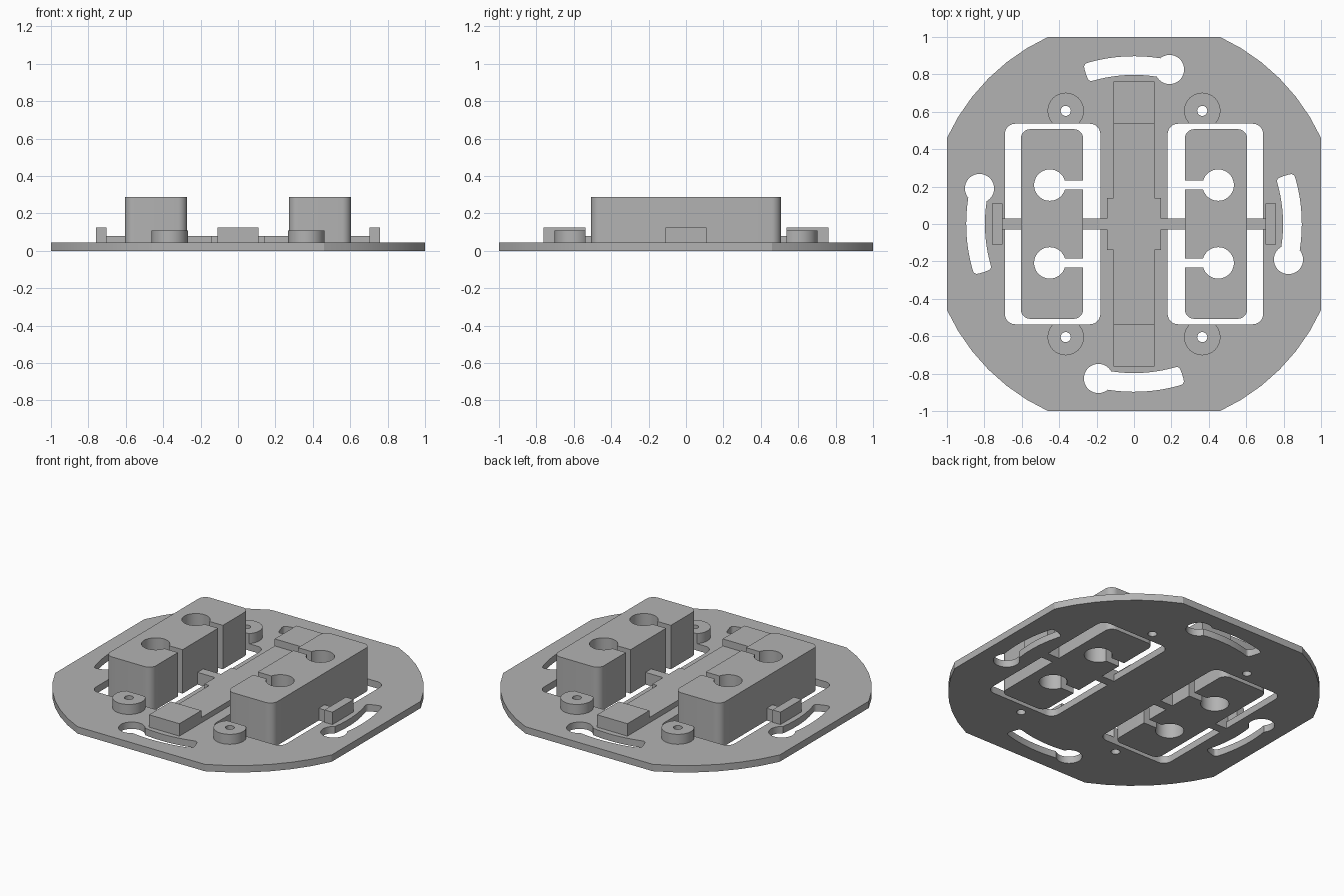
import bpy, bmesh
from math import sin, cos, pi, radians, asin, sqrt, copysign

cube = bpy.data.objects.get("Cube")
if cube:
    bpy.data.objects.remove(cube, do_unlink=True)

GREY = (0.45, 0.45, 0.45, 1)
mat = bpy.data.materials.new("light grey")
mat.use_nodes = True
mat.diffuse_color = GREY
mat.node_tree.nodes["Principled BSDF"].inputs["Base Color"].default_value = GREY

PLATE = 0.045    # plate thickness
WEB = 0.08       # top of the spine and bridges
SIDES = (-1, 1)


# Outlines, all counter-clockwise
def circle(x, y, r, n=48):
    return [(x + r * cos(2 * pi * i / n), y + r * sin(2 * pi * i / n)) for i in range(n)]


def rect(x0, x1, y0, y1):
    x0, x1 = sorted((x0, x1))
    return [(x0, y0), (x1, y0), (x1, y1), (x0, y1)]


def rounded(x0, x1, y0, y1, r, n=8):
    x0, x1 = sorted((x0, x1))
    centres = [(x1 - r, y1 - r), (x0 + r, y1 - r), (x0 + r, y0 + r), (x1 - r, y0 + r)]
    return [(cx + r * cos(pi / 2 * (k + i / n)), cy + r * sin(pi / 2 * (k + i / n)))
            for k, (cx, cy) in enumerate(centres) for i in range(n + 1)]


def turned(points, k):
    for _ in range(k):
        points = [(-y, x) for x, y in points]
    return points


def prisms(name, outlines, z0, z1):
    bm = bmesh.new()
    for pts in outlines:
        low = [bm.verts.new((x, y, z0)) for x, y in pts]
        high = [bm.verts.new((x, y, z1)) for x, y in pts]
        bm.faces.new(low[::-1])
        bm.faces.new(high)
        for i in range(len(pts)):
            j = (i + 1) % len(pts)
            bm.faces.new((low[i], low[j], high[j], high[i]))
    mesh = bpy.data.meshes.new(name)
    bm.to_mesh(mesh)
    bm.free()
    mesh.materials.append(mat)
    ob = bpy.data.objects.new(name, mesh)
    bpy.context.collection.objects.link(ob)
    return ob


def cutter(name, outlines):
    ob = prisms(name, outlines, -0.2, 0.6)
    ob.hide_render = True
    return ob


def finish(ob, cutters=()):
    bpy.ops.object.select_all(action='DESELECT')
    bpy.context.view_layer.objects.active = ob
    ob.select_set(True)
    for c in cutters:
        mod = ob.modifiers.new("cut", 'BOOLEAN')
        mod.operation = 'DIFFERENCE'
        mod.solver = 'EXACT'
        mod.object = c
        bpy.ops.object.modifier_apply(modifier=mod.name)
    bpy.ops.object.shade_smooth_by_angle(angle=radians(15))


# Keyhole slot: an arc band around the centre with rounded ends
def arc_slot(a0, a1, r=0.847, half=0.05, cap=0.045, n=16):
    def end(a, flip):
        out = []
        for i in range(13):
            t = pi / 2 - pi * i / 12
            ct, st = max(cos(t), 0), sin(t)
            rr = r + half * copysign(sqrt(abs(st)), st) * flip
            ang = a + flip * -cap * sqrt(ct)
            out.append((rr * cos(ang), rr * sin(ang)))
        return out
    inner = [a0 + (a1 - a0) * i / n for i in range(1, n)]
    pts = end(a0, 1)[::-1]
    pts = end(a0, 1) + [((r - half) * cos(a), (r - half) * sin(a)) for a in inner]
    pts += end(a1, -1) + [((r + half) * cos(a), (r + half) * sin(a)) for a in inner[::-1]]
    return pts[::-1]


# Cutters
windows = cutter("window_cutter",
                 [rounded(s * 0.18, s * 0.69, -0.536, 0.536, 0.055) for s in SIDES])
slot = arc_slot(pi / 2 - 0.22, pi / 2 + 0.265)
slots = cutter("slot_cutter", [turned(slot, k) for k in range(4)])
keyholes = cutter("keyhole_cutter", [turned(circle(0.19, 0.826, 0.078), k) for k in range(4)])
posts = [(sx * 0.365, sy * 0.605) for sx in SIDES for sy in SIDES]
screws = cutter("screw_hole_cutter", [circle(x, y, 0.027, 24) for x, y in posts])
bores = cutter("bore_cutter",
               [circle(sx * 0.45, sy * 0.208, 0.084) for sx in SIDES for sy in SIDES])
slits = cutter("slit_cutter", [rect(sx * 0.2, sx * 0.42, sy * 0.208 - 0.024, sy * 0.208 + 0.024)
                               for sx in SIDES for sy in SIDES])

# Base plate: a disc with four flats
half_flat = 0.46
radius = sqrt(1 + half_flat ** 2)
start = asin(half_flat / radius)
quarter = [(radius * cos(a), radius * sin(a))
           for a in (start + (pi / 2 - 2 * start) * i / 6 for i in range(7))]
plate = prisms("base_plate", [sum((turned(quarter, k) for k in range(4)), [])], 0, PLATE)
finish(plate, (windows, slots, keyholes, screws))

# Screw bosses, trimmed by the windows
bosses = prisms("screw_bosses", [circle(x, y, 0.097) for x, y in posts], 0.01, 0.11)
finish(bosses, (windows, screws))

# Clamp blocks with slit bores, and the bridges and stops beside them
for s, side in zip(SIDES, ("right", "left")):
    block = prisms(side + "_clamp_block",
                   [rounded(s * 0.272, s * 0.605, -0.507, 0.507, 0.05)], 0, 0.287)
    finish(block, (bores, slits))
    finish(prisms(side + "_bridges", [rect(s * 0.14, s * 0.275, -0.03, 0.03),
                                      rect(s * 0.6, s * 0.705, -0.03, 0.03)], 0, WEB))
    finish(prisms(side + "_end_stop", [rect(s * 0.703, s * 0.76, -0.11, 0.11)], 0.01, 0.126))

# Central spine with a wider middle and raised ends
cross = [(0.145, -0.14), (0.145, 0.14), (0.11, 0.14), (0.11, 0.536)]
half_spine = [(0.11, -0.536), (0.11, -0.14)] + cross
finish(prisms("spine", [half_spine + [(-x, -y) for x, y in half_spine]], 0.01, WEB))
finish(prisms("spine_ends", [rect(-0.11, 0.11, 0.536, 0.762),
                             rect(-0.11, 0.11, -0.762, -0.536)], 0.01, 0.126))

# Remove the cutters
for c in (windows, slots, keyholes, screws, bores, slits):
    bpy.data.objects.remove(c, do_unlink=True)
